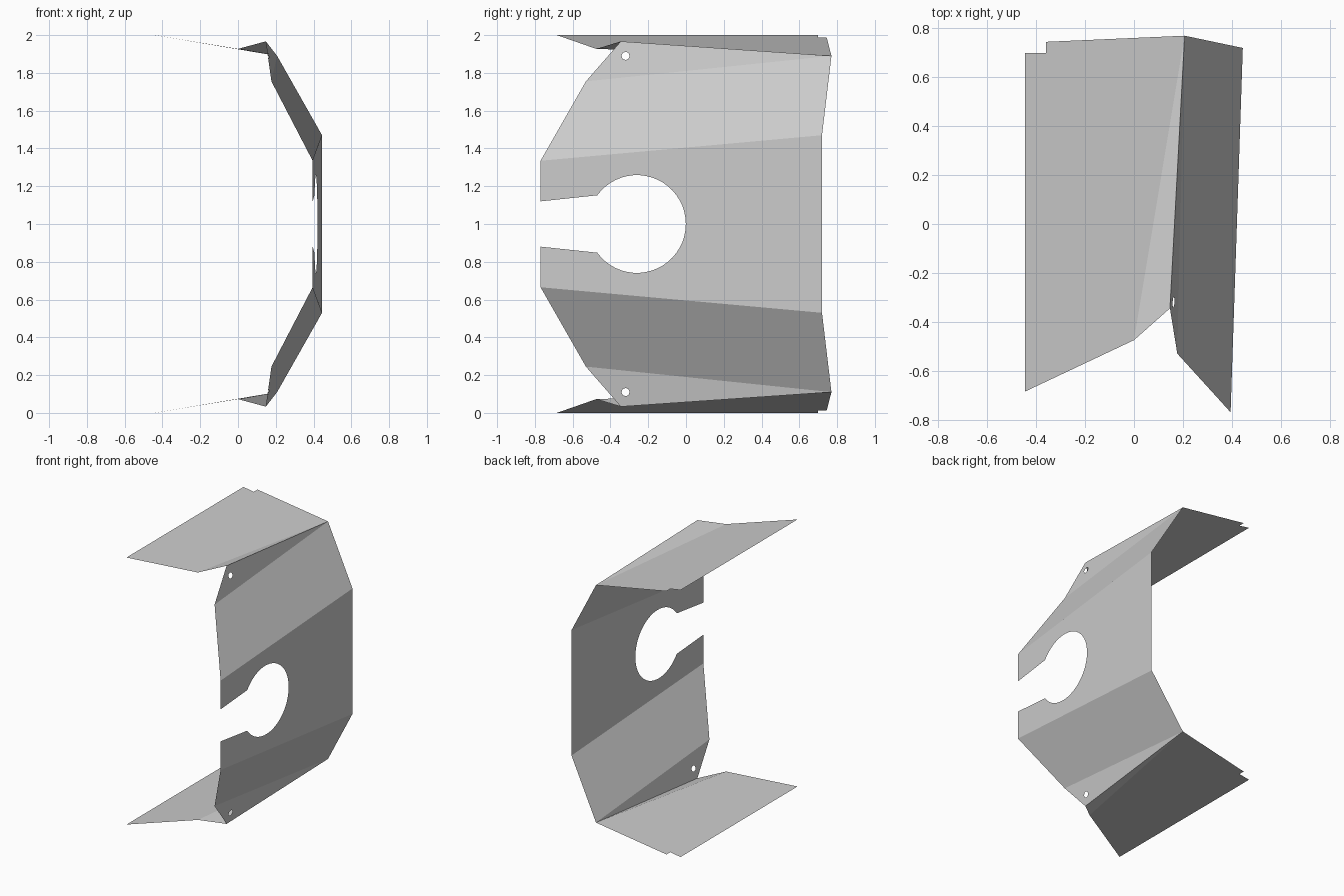
import bpy
import bmesh
from math import atan2, cos, sin, tau
from mathutils import Vector

cube = bpy.data.objects.get("Cube")
if cube:
    bpy.data.objects.remove(cube, do_unlink=True)

# One plain grey sheet metal
grey = bpy.data.materials.new("sheet_grey")
grey.use_nodes = True
colour = (0.6, 0.6, 0.6, 1)
grey.diffuse_color = colour
grey.node_tree.nodes["Principled BSDF"].inputs["Base Color"].default_value = colour


def arc(cy, cz, radius, start, end, count):
    """Points (y, z) along an arc, both ends included."""
    step = (end - start) / (count - 1)
    return [(cy + radius * cos(start + i * step),
             cz + radius * sin(start + i * step)) for i in range(count)]


def on_plane(points, a, b, c):
    """Lift (y, z) points along x onto the plane through a, b and c."""
    n = (b - a).cross(c - a)
    return [Vector((a.x - (n.y * (y - a.y) + n.z * (z - a.z)) / n.x, y, z))
            for y, z in points]


def flip(points):
    """Mirror about the middle height."""
    return [Vector((p.x, p.y, 2 - p.z)) for p in points]


def add_panel(name, outline, outward, hole=None):
    """Flat sheet panel from an outline, with an optional hole."""
    bm = bmesh.new()
    edges = []
    for loop in filter(None, (outline, hole)):
        verts = [bm.verts.new(p) for p in loop]
        edges += [bm.edges.new((v, verts[i - 1])) for i, v in enumerate(verts)]
    bmesh.ops.triangle_fill(bm, use_beauty=True, edges=edges)
    bm.normal_update()
    for face in list(bm.faces):
        if face.normal.dot(outward) < 0:
            face.normal_flip()
    bmesh.ops.dissolve_limit(bm, angle_limit=0.01, verts=[], edges=bm.edges[:])
    mesh = bpy.data.meshes.new(name)
    bm.to_mesh(mesh)
    bm.free()
    mesh.materials.append(grey)
    bpy.context.collection.objects.link(bpy.data.objects.new(name, mesh))


# Fold corners of the upper half
mid_front = Vector((0.395, -0.77, 1.335))
mid_back = Vector((0.445, 0.72, 1.47))
slope_front = Vector((0.177, -0.53, 1.755))
slope_back = Vector((0.207, 0.77, 1.89))
gusset_tip = Vector((0.147, -0.345, 1.967))
flange_front = Vector((0, -0.475, 1.927))

# Side wall with keyhole slot opening to the front
wall_low_front, wall_low_back = flip([mid_front, mid_back])
mouth = atan2(0.152, -0.21)
slot = ([(-0.77, 1.12)] + arc(-0.26, 1, 0.259, mouth, -mouth, 41) + [(-0.77, 0.88)])
slot = on_plane(slot, mid_front, mid_back, wall_low_back)
add_panel("side_wall", [wall_low_front, wall_low_back, mid_back, mid_front] + slot,
          Vector((1, 0, 0)))

# Folded panels, mirrored top and bottom
bolt_hole = on_plane(arc(-0.32, 1.89, 0.022, 0, tau, 9)[:-1],
                     slope_front, slope_back, gusset_tip)
flange = [slope_back, flange_front]
flange += [Vector((x, y, 1.927 - 0.165 * x)) for x, y in
           ((-0.445, -0.685), (-0.445, 0.70), (-0.36, 0.70), (-0.36, 0.745))]
panels = (
    ("sloped_panel", [mid_front, mid_back, slope_back, slope_front], (1, 0, 0.5), None),
    ("gusset", [slope_front, slope_back, gusset_tip], (1, 0, 0.3), bolt_hole),
    ("flange_fold", [gusset_tip, slope_back, flange_front], (0, 0, 1), None),
    ("flange", flange, (0, 0, 1), None),
)
for name, outline, out, hole in panels:
    add_panel("upper_" + name, outline, Vector(out), hole)
    add_panel("lower_" + name, flip(outline), Vector((out[0], out[1], -out[2])),
              flip(hole) if hole else None)
